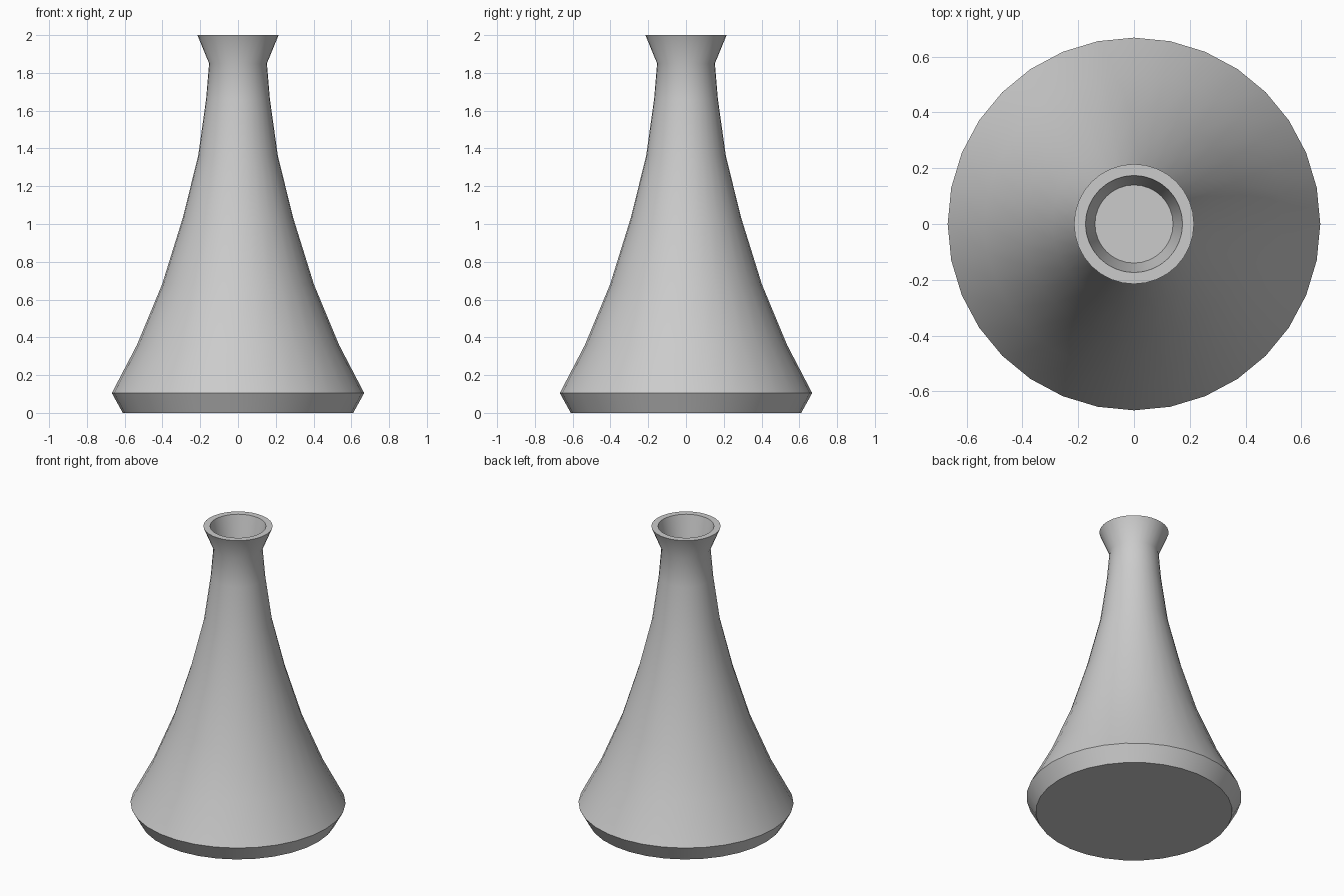
import bpy, bmesh, math

if "Cube" in bpy.data.objects:
    bpy.data.objects.remove(bpy.data.objects["Cube"])

SIDES = 32

# (radius, height) from the base, up the outside, over the rim, down into the mouth
PROFILE = [(0.61, 0.0), (0.668, 0.105), (0.535, 0.36), (0.402, 0.68),
           (0.293, 1.03), (0.211, 1.36), (0.169, 1.66), (0.153, 1.85),
           (0.215, 2.0), (0.174, 2.0), (0.14, 1.84)]


def lathe(name, profile):
    bm = bmesh.new()
    rings = [[bm.verts.new((r * math.cos(2 * math.pi * i / SIDES),
                            r * math.sin(2 * math.pi * i / SIDES), z))
              for i in range(SIDES)] for r, z in profile]
    for a, b in zip(rings, rings[1:]):
        for i in range(SIDES):
            j = (i + 1) % SIDES
            bm.faces.new((a[i], a[j], b[j], b[i]))
    # close the base and the floor of the mouth
    bm.faces.new(rings[0][::-1])
    bm.faces.new(rings[-1])
    bmesh.ops.recalc_face_normals(bm, faces=bm.faces)
    mesh = bpy.data.meshes.new(name)
    bm.to_mesh(mesh)
    bm.free()
    obj = bpy.data.objects.new(name, mesh)
    bpy.context.collection.objects.link(obj)
    return obj


# Flared bottle with a recessed mouth
vase = lathe("vase", PROFILE)
bpy.context.view_layer.objects.active = vase
vase.select_set(True)
bpy.ops.object.shade_smooth_by_angle(angle=math.radians(30))
